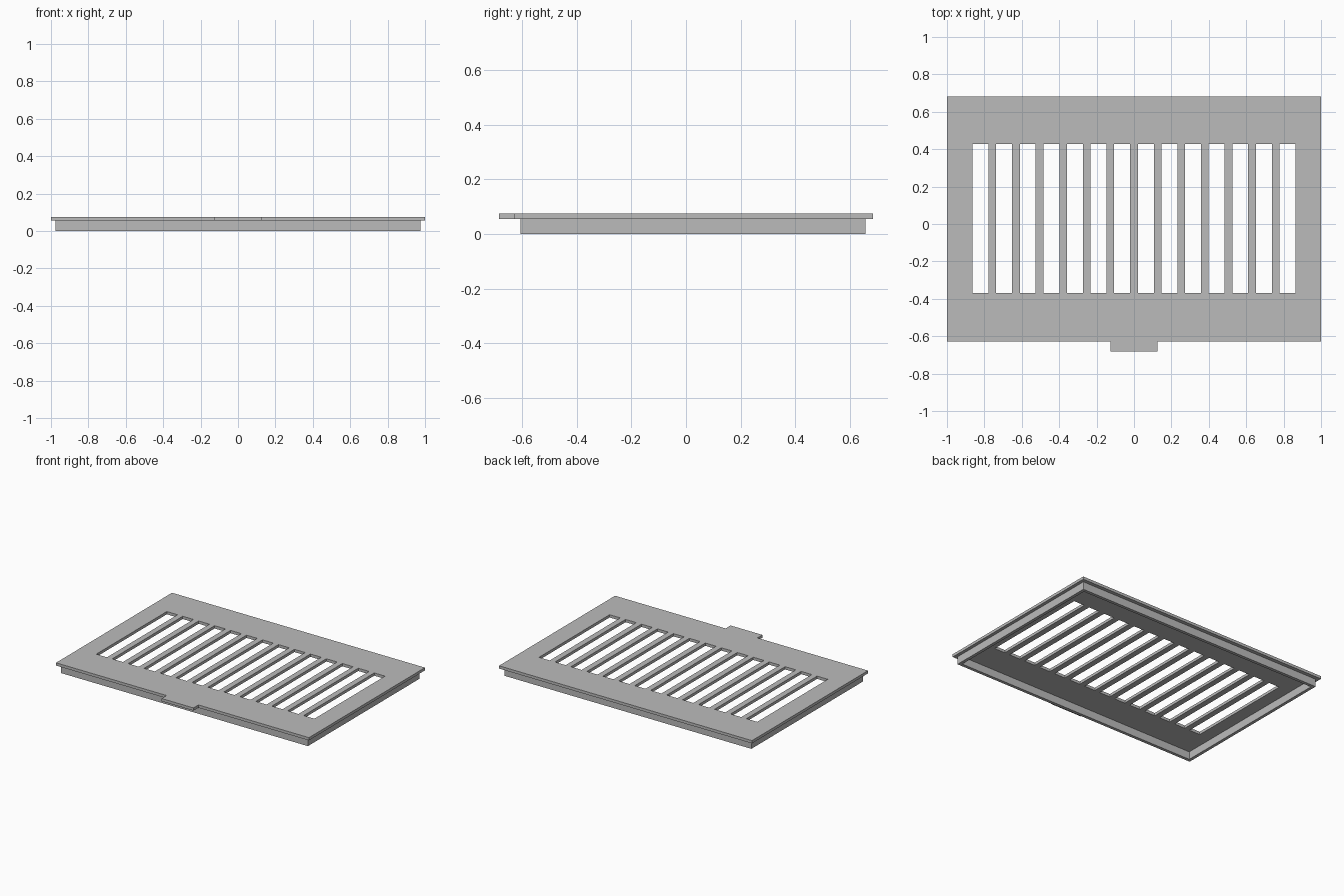
import bpy, bmesh
from math import radians

cube = bpy.data.objects.get("Cube")
if cube:
    bpy.data.objects.remove(cube, do_unlink=True)

metal = bpy.data.materials.new("grey_metal")
metal.use_nodes = True
grey = (0.5, 0.5, 0.5, 1)
metal.diffuse_color = grey
metal.node_tree.nodes["Principled BSDF"].inputs["Base Color"].default_value = grey


def cell_slab(name, xs, ys, z0, z1, keep):
    """Flat slab made of the grid cells whose centre passes keep(x, y)."""
    bm = bmesh.new()
    for xa, xb in zip(xs, xs[1:]):
        for ya, yb in zip(ys, ys[1:]):
            if keep((xa + xb) / 2, (ya + yb) / 2):
                corners = ((xa, ya), (xb, ya), (xb, yb), (xa, yb))
                bm.faces.new([bm.verts.new((x, y, z0)) for x, y in corners])
    bmesh.ops.remove_doubles(bm, verts=bm.verts, dist=1e-5)
    top = bmesh.ops.extrude_face_region(bm, geom=bm.faces[:])["geom"]
    bmesh.ops.translate(bm, vec=(0, 0, z1 - z0),
                        verts=[v for v in top if isinstance(v, bmesh.types.BMVert)])
    bmesh.ops.recalc_face_normals(bm, faces=bm.faces)
    bmesh.ops.dissolve_limit(bm, angle_limit=radians(1),
                             verts=bm.verts, edges=bm.edges)
    bmesh.ops.triangulate(bm, faces=[f for f in bm.faces if len(f.verts) > 4])
    mesh = bpy.data.meshes.new(name)
    bm.to_mesh(mesh)
    bm.free()
    mesh.materials.append(metal)
    obj = bpy.data.objects.new(name, mesh)
    bpy.context.collection.objects.link(obj)
    return obj


# Slotted top plate with the front pull tab
front, back, tab_front, tab_half = -0.627, 0.683, -0.683, 0.126
slot_front, slot_back = -0.369, 0.428
slots, pitch, half_slot = 14, 0.1262, 0.0425
centres = [(i - (slots - 1) / 2) * pitch for i in range(slots)]
edges = [c + s * half_slot for c in centres for s in (-1, 1)]


def in_plate(x, y):
    if y < front:
        return abs(x) < tab_half
    in_slot = any(abs(x - c) < half_slot for c in centres)
    return not (in_slot and slot_front < y < slot_back)


cell_slab("slotted_plate", sorted(edges + [-1, 1, -tab_half, tab_half]),
          [tab_front, front, slot_front, slot_back, back], 0.055, 0.075, in_plate)

# Skirt frame under the plate
wall, sx, sy0, sy1 = 0.022, 0.977, -0.606, 0.657
cell_slab("skirt_frame", [-sx, wall - sx, sx - wall, sx],
          [sy0, sy0 + wall, sy1 - wall, sy1], 0, 0.055,
          lambda x, y: abs(x) > sx - wall or y < sy0 + wall or y > sy1 - wall)
